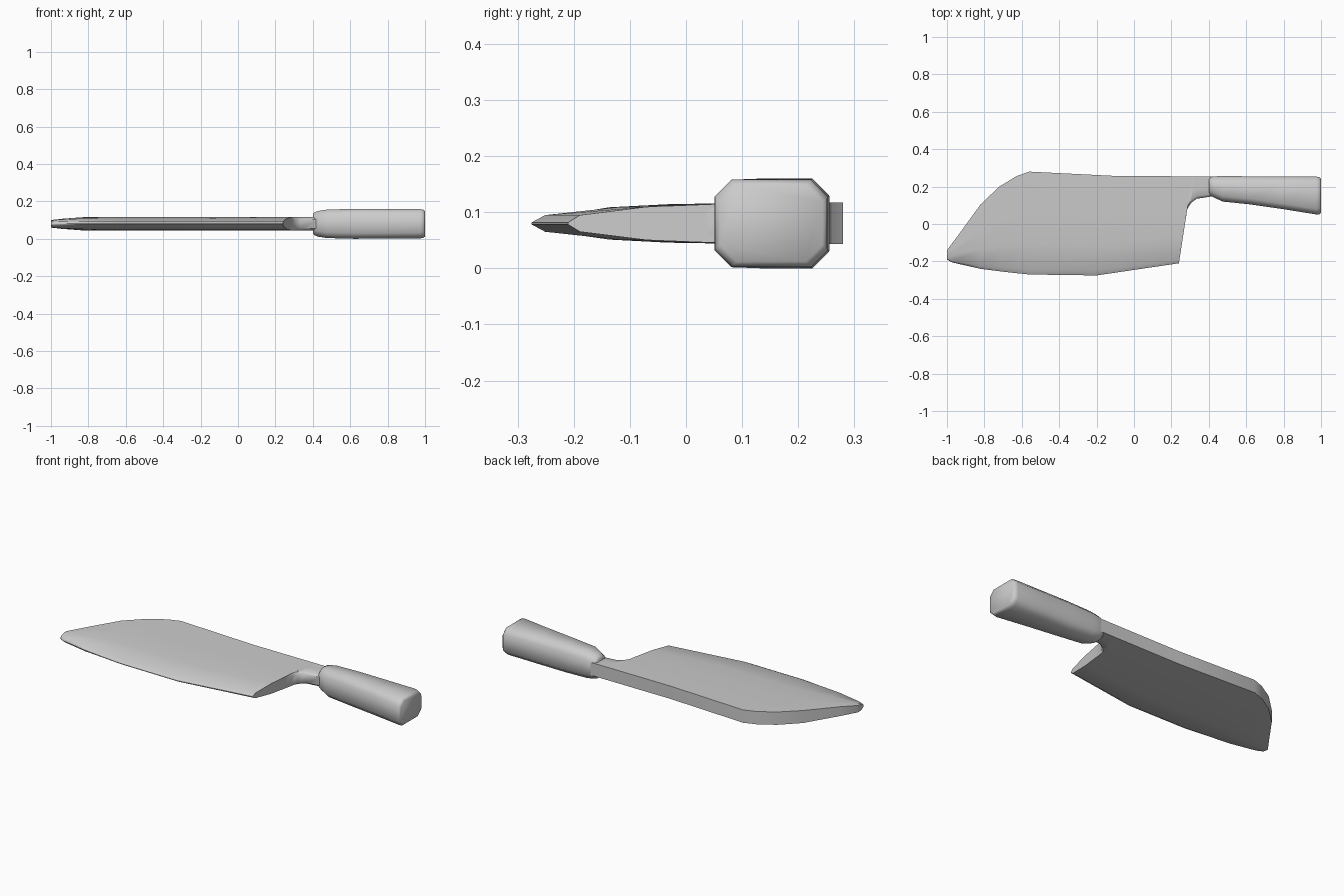
import bpy, bmesh, math

if "Cube" in bpy.data.objects:
    bpy.data.objects.remove(bpy.data.objects["Cube"])

ZC = 0.08  # mid-plane height of the knife


def loft(bm, rings):
    """Skin a list of equal-length point rings and cap both ends."""
    loops = [[bm.verts.new(p) for p in ring] for ring in rings]
    n = len(loops[0])
    for a, b in zip(loops, loops[1:]):
        for i in range(n):
            j = (i + 1) % n
            bm.faces.new((a[i], a[j], b[j], b[i]))
    bm.faces.new(loops[0])
    bm.faces.new(loops[-1])


def finish(bm, name, angle):
    bmesh.ops.recalc_face_normals(bm, faces=bm.faces)
    mesh = bpy.data.meshes.new(name)
    bm.to_mesh(mesh)
    bm.free()
    obj = bpy.data.objects.new(name, mesh)
    bpy.context.collection.objects.link(obj)
    bpy.ops.object.select_all(action='DESELECT')
    obj.select_set(True)
    bpy.context.view_layer.objects.active = obj
    bpy.ops.object.shade_smooth_by_angle(angle=math.radians(angle))


def section(edge, spine, half, profile):
    """Ring from cutting edge to spine and back; profile = (fraction, thickness)."""
    side = [(edge[0] + (spine[0] - edge[0]) * t,
             edge[1] + (spine[1] - edge[1]) * t, half * h) for t, h in profile]
    return ([(x, y, ZC + h) for x, y, h in side] +
            [(x, y, ZC - h) for x, y, h in reversed(side)])


# Blade: edge point, spine point, half thickness at the spine
ground = [(0, .05), (.045, .4), (.3, .8), (.6, .95), (1, 1)]
blade = [
    ((-1, -.19), (-1, -.14), .020),
    ((-.97, -.206), (-.94, -.06), .027),
    ((-.82, -.24), (-.82, .105), .036),
    ((-.70, -.255), (-.72, .20), .037),
    ((-.62, -.264), (-.63, .255), .037),
    ((-.56, -.27), (-.56, .28), .037),
    ((-.2, -.275), (-.08, .256), .037),
    ((.24, -.21), (.312, .255), .037),
]
bm = bmesh.new()
loft(bm, [section(*s, ground) for s in blade])
finish(bm, "blade", 40)

# Neck curving from the heel into the handle
rounded = [(0, .65), (.12, .95), (.5, .98), (1, 1)]
neck = [
    ((.274, .01), (.30, .254), .033),
    ((.285, .08), (.312, .255), .037),
    ((.305, .112), (.325, .255), .037),
    ((.335, .135), (.35, .255), .037),
    ((.435, .15), (.435, .255), .037),
]
bm = bmesh.new()
loft(bm, [section(*s, rounded) for s in neck])
finish(bm, "neck", 50)


# Handle: chamfered rectangle flaring toward the butt
def grip(x, y0, y1, h):
    c = min(.03, (y1 - y0) * .28)
    side = [(y0, h - c), (y0 + c, h), (y1 - c, h), (y1, h - c)]
    return ([(x, y, ZC + z) for y, z in side] +
            [(x, y, ZC - z) for y, z in reversed(side)])


handle = [
    (.40, .165, .242, .052), (.408, .152, .252, .061), (.43, .14, .255, .069),
    (.475, .12, .256, .076), (.62, .105, .255, .08), (.80, .079, .254, .079),
    (.975, .051, .253, .078), (.992, .052, .251, .075), (1, .06, .243, .068),
]
bm = bmesh.new()
loft(bm, [grip(*s) for s in handle])
finish(bm, "handle", 55)
